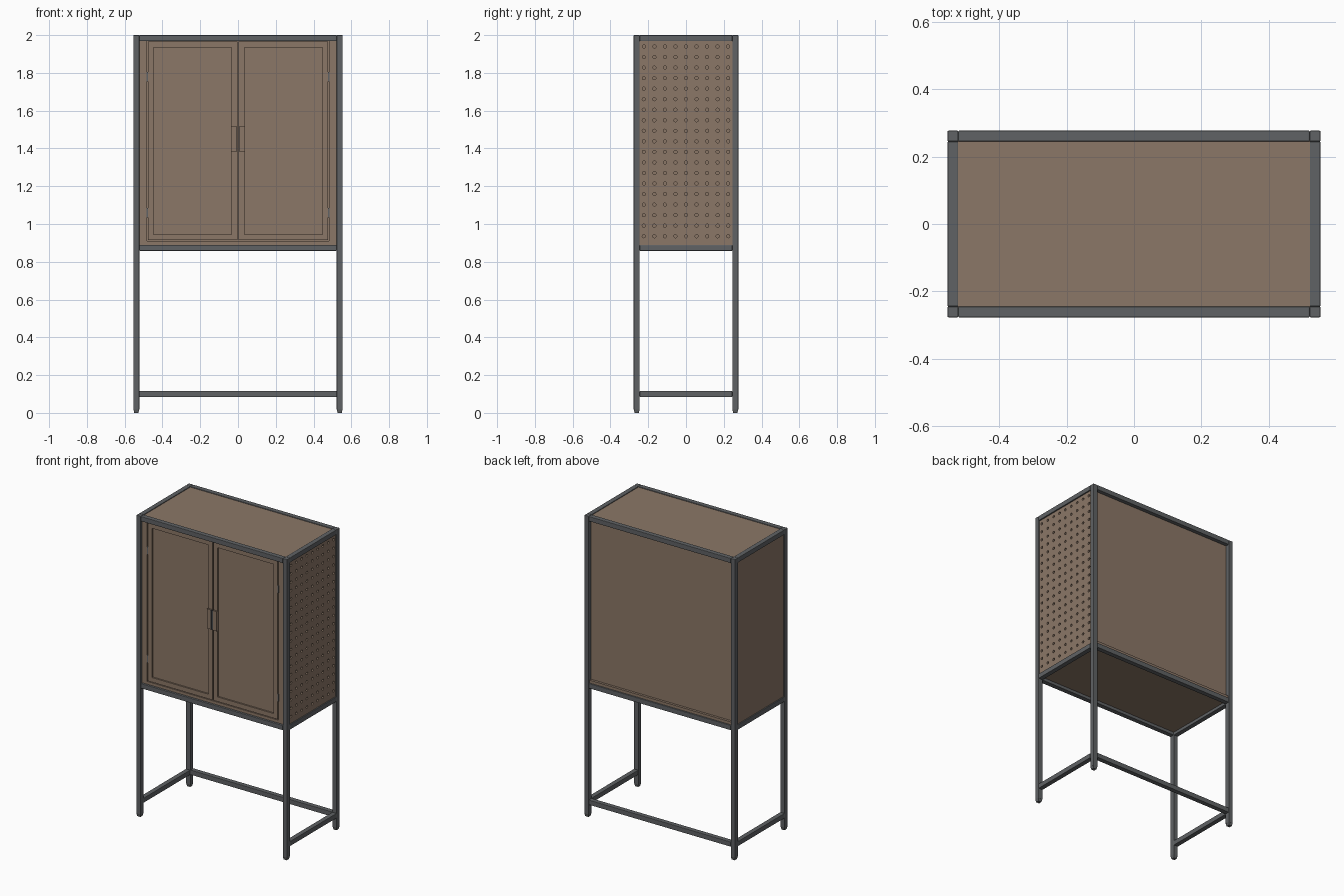
import bpy, bmesh, math

if "Cube" in bpy.data.objects:
    bpy.data.objects.remove(bpy.data.objects["Cube"])

def material(name, rgb):
    m = bpy.data.materials.new(name)
    m.diffuse_color = (*rgb, 1)
    m.use_nodes = True
    m.node_tree.nodes["Principled BSDF"].inputs["Base Color"].default_value = m.diffuse_color
    return m

BROWN = material("warm_brown", (0.26, 0.185, 0.135))
GREY = material("dark_grey_metal", (0.115, 0.122, 0.128))

def finish(bm, name, mat):
    bmesh.ops.recalc_face_normals(bm, faces=bm.faces)
    me = bpy.data.meshes.new(name)
    bm.to_mesh(me)
    bm.free()
    me.materials.append(mat)
    ob = bpy.data.objects.new(name, me)
    bpy.context.collection.objects.link(ob)
    return ob

def add_box(bm, x0, x1, y0, y1, z0, z1):
    r = bmesh.ops.create_cube(bm, size=1)
    for v in r["verts"]:
        v.co = ((x0 + x1) / 2 + v.co.x * (x1 - x0),
                (y0 + y1) / 2 + v.co.y * (y1 - y0),
                (z0 + z1) / 2 + v.co.z * (z1 - z0))
    return r["verts"]

def box(name, mat, *b, bevel=0):
    bm = bmesh.new()
    add_box(bm, *b)
    ob = finish(bm, name, mat)
    if bevel:
        mod = ob.modifiers.new("soft_edges", "BEVEL")
        mod.width, mod.segments = bevel, 2
    return ob

X, Y, T = 0.554, 0.277, 0.032      # half width, half depth, tube size
xi, yi = X - T, Y - T
BV = 0.003

# Posts with tapered feet
for sx, nx in ((-1, "left"), (1, "right")):
    for sy, ny in ((-1, "front"), (1, "back")):
        cx, cy = sx * (X - T / 2), sy * (Y - T / 2)
        h = T / 2
        box(f"{ny}_{nx}_post", GREY, cx - h, cx + h, cy - h, cy + h, 0.016, 2.0, bevel=BV)
        bm = bmesh.new()
        for v in add_box(bm, cx - h + .001, cx + h - .001, cy - h + .001, cy + h - .001, 0, 0.018):
            if v.co.z < 0.01:
                v.co.x = cx + (v.co.x - cx) * 0.75
                v.co.y = cy + (v.co.y - cy) * 0.75
        finish(bm, f"{ny}_{nx}_foot", GREY)

# Rails: top and middle all round, low rails on the sides and back only
for level, z0, z1 in (("top", 1.968, 2.0), ("middle", 0.858, 0.89), ("low", 0.084, 0.116)):
    for s, n in ((-1, "left"), (1, "right")):
        a, b = sorted((s * X, s * xi))
        box(f"{level}_{n}_rail", GREY, a, b, -yi, yi, z0, z1, bevel=BV)
    for s, n in ((-1, "front"), (1, "back")):
        if level == "low" and s < 0:
            continue
        a, b = sorted((s * Y, s * yi))
        box(f"{level}_{n}_rail", GREY, -xi, xi, a, b, z0, z1, bevel=BV)

# Carcass panels
e = 0.004
box("top_panel", BROWN, -xi - e, xi + e, -yi - e, yi + e, 1.975, 1.995)
box("bottom_panel", BROWN, -xi - e, xi + e, -0.263, 0.268, 0.878, 0.909)
box("left_side_panel", BROWN, -0.546, -0.53, -yi - e, yi + e, 0.885, 1.975)
box("back_panel", BROWN, -xi - e, xi + e, 0.24, 0.252, 0.885, 1.975)
for s, n in ((-1, "left"), (1, "right")):
    a, b = sorted((s * (xi + e), s * 0.483))
    box(f"front_{n}_stile", BROWN, a, b, -0.263, -0.24, 0.9, 1.975)

# Perforated right side: a grid of square cells, each with a round hole
bm = bmesh.new()
P, R, N, px = 0.0558, 0.0085, 16, 0.546
for i in range(9):
    for j in range(19):
        cy, cz = (i - 4) * P, 1.4375 + (j - 9) * P
        outer, inner = [], []
        for k in range(N):
            a = 2 * math.pi * k / N
            c, s = math.cos(a), math.sin(a)
            f = P / 2 / max(abs(c), abs(s))
            outer.append(bm.verts.new((px, cy + c * f, cz + s * f)))
            inner.append(bm.verts.new((px, cy + c * R, cz + s * R)))
        for k in range(N):
            m = (k + 1) % N
            bm.faces.new((outer[k], outer[m], inner[m], inner[k]))
bmesh.ops.remove_doubles(bm, verts=bm.verts, dist=1e-4)
peg = finish(bm, "perforated_right_panel", BROWN)
if peg.data.polygons[0].normal.x < 0:
    peg.data.flip_normals()
sol = peg.modifiers.new("thickness", "SOLIDIFY")
sol.thickness, sol.offset = 0.014, -1
box("right_panel_lower_edge", BROWN, 0.53, 0.546, -yi - e, yi + e, 0.878, 0.909)

# Doors: slab with recessed panel, pull handle and hinges
for s, n in ((-1, "left"), (1, "right")):
    a, b = sorted((s * 0.003, s * 0.477))
    bm = bmesh.new()
    add_box(bm, a, b, -0.264, -0.244, 0.914, 1.966)
    bm.normal_update()
    front = [f for f in bm.faces if f.normal.y < -0.9]
    bmesh.ops.inset_region(bm, faces=front, thickness=0.043)
    r = bmesh.ops.extrude_face_region(bm, geom=front)
    for v in r["geom"]:
        if isinstance(v, bmesh.types.BMVert):
            v.co.y += 0.01
    bmesh.ops.delete(bm, geom=front, context="FACES")
    finish(bm, f"{n}_door", BROWN)
    a, b = sorted((s * 0.008, s * 0.036))
    box(f"{n}_handle", BROWN, a, b, -0.275, -0.26, 1.385, 1.515)
    a, b = sorted((s * 0.004, s * 0.0085))
    box(f"{n}_handle_lip", GREY, a, b, -0.276, -0.26, 1.385, 1.515)
    for z in (1.06, 1.78):
        a, b = sorted((s * 0.476, s * 0.484))
        box(f"{n}_door_hinge", GREY, a, b, -0.266, -0.25, z - 0.025, z + 0.025)
